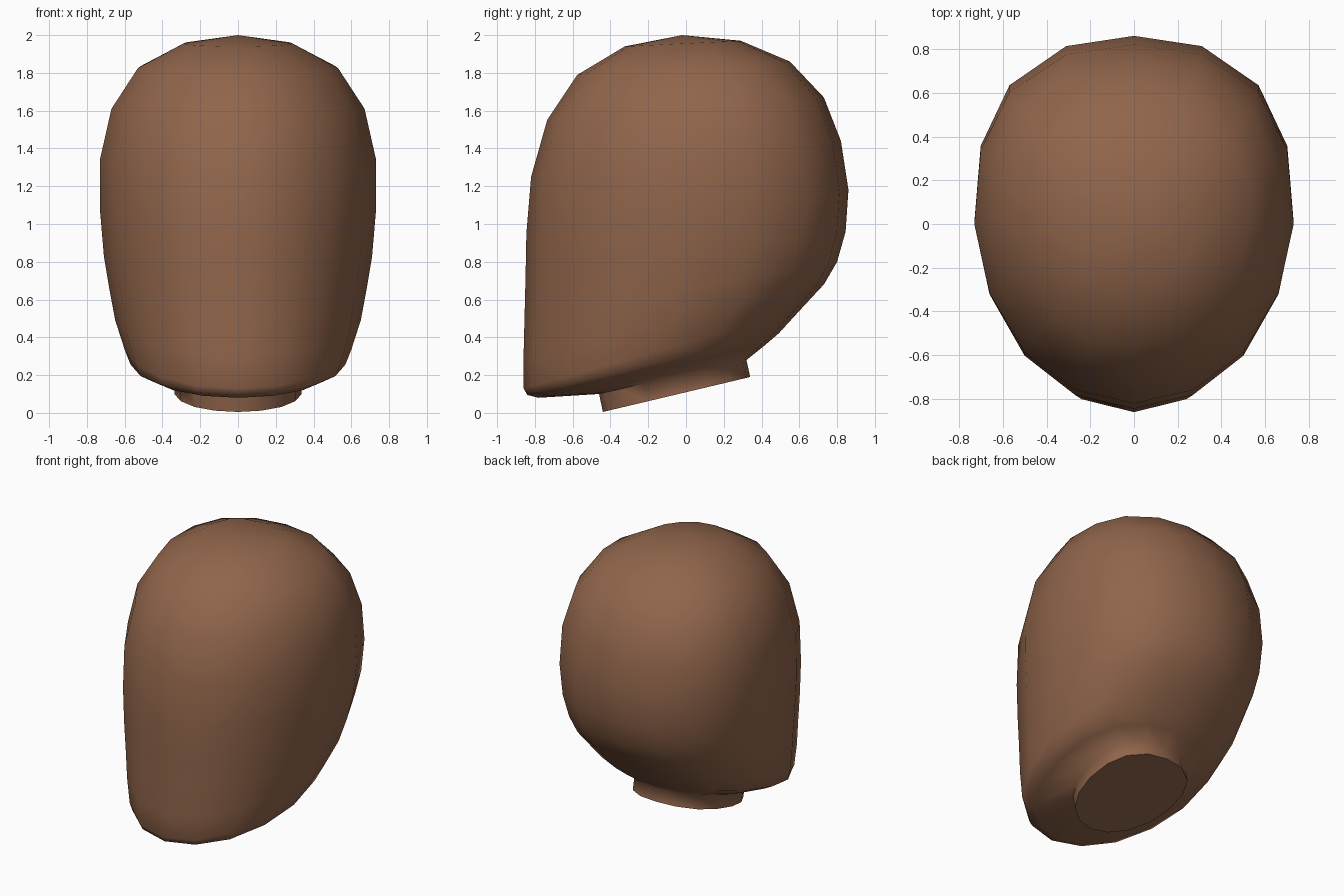
import bpy, bmesh, math

if "Cube" in bpy.data.objects:
    bpy.data.objects.remove(bpy.data.objects["Cube"])

# Unit outline of a slice, from face centre to back of skull (x, y)
HALF = [(0, -1), (.37, -.925), (.685, -.715), (.905, -.385), (1, .0),
        (.96, .41), (.78, .735), (.425, .945), (0, 1)]
OUTLINE = HALF + [(-x, y) for x, y in HALF[-2:0:-1]]

# Tilted slices: front (y, z), back (y, z), half width
SLICES = [
    (-.325, 1.94, .29, 1.97, .29),
    (-.575, 1.79, .55, 1.86, .53),
    (-.735, 1.55, .73, 1.67, .67),
    (-.82, 1.25, .82, 1.44, .73),
    (-.845, .95, .86, 1.18, .73),
    (-.85, .70, .845, .96, .71),
    (-.855, .50, .80, .80, .68),
    (-.86, .30, .73, .68, .65),
    (-.86, .13, .60, .54, .60),    # jaw edge
    (-.84, .095, .49, .42, .57),
    (-.78, .08, .42, .36, .50),
    (-.46, .10, .32, .28, .335),   # neck top
    (-.44, .005, .34, .19, .335),  # neck bottom
]

bm = bmesh.new()


def add_slice(fy, fz, by, bz, w):
    return [bm.verts.new((w * x, (fy + by) / 2 + y * (by - fy) / 2,
                          (fz + bz) / 2 + y * (bz - fz) / 2)) for x, y in OUTLINE]


# Skull, jaw and neck skin
rings = [add_slice(*s) for s in SLICES]
n = len(OUTLINE)
crown = bm.verts.new((0, -.02, 2))
for i in range(n):
    j = (i + 1) % n
    bm.faces.new((crown, rings[0][i], rings[0][j]))
    for a, b in zip(rings, rings[1:]):
        bm.faces.new((a[i], b[i], b[j], a[j]))
bm.faces.new(rings[-1])
bm.normal_update()
bmesh.ops.recalc_face_normals(bm, faces=bm.faces[:])
me = bpy.data.meshes.new("head")
bm.to_mesh(me)
bm.free()
head = bpy.data.objects.new("head", me)
bpy.context.collection.objects.link(head)

# Smooth skin with a crisp neck cut
bpy.context.view_layer.objects.active = head
head.select_set(True)
bpy.ops.object.shade_smooth_by_angle(angle=math.radians(75))

skin = bpy.data.materials.new("skin")
skin.diffuse_color = (0.28, 0.13, 0.07, 1)
skin.use_nodes = True
skin.node_tree.nodes["Principled BSDF"].inputs["Base Color"].default_value = skin.diffuse_color
me.materials.append(skin)
